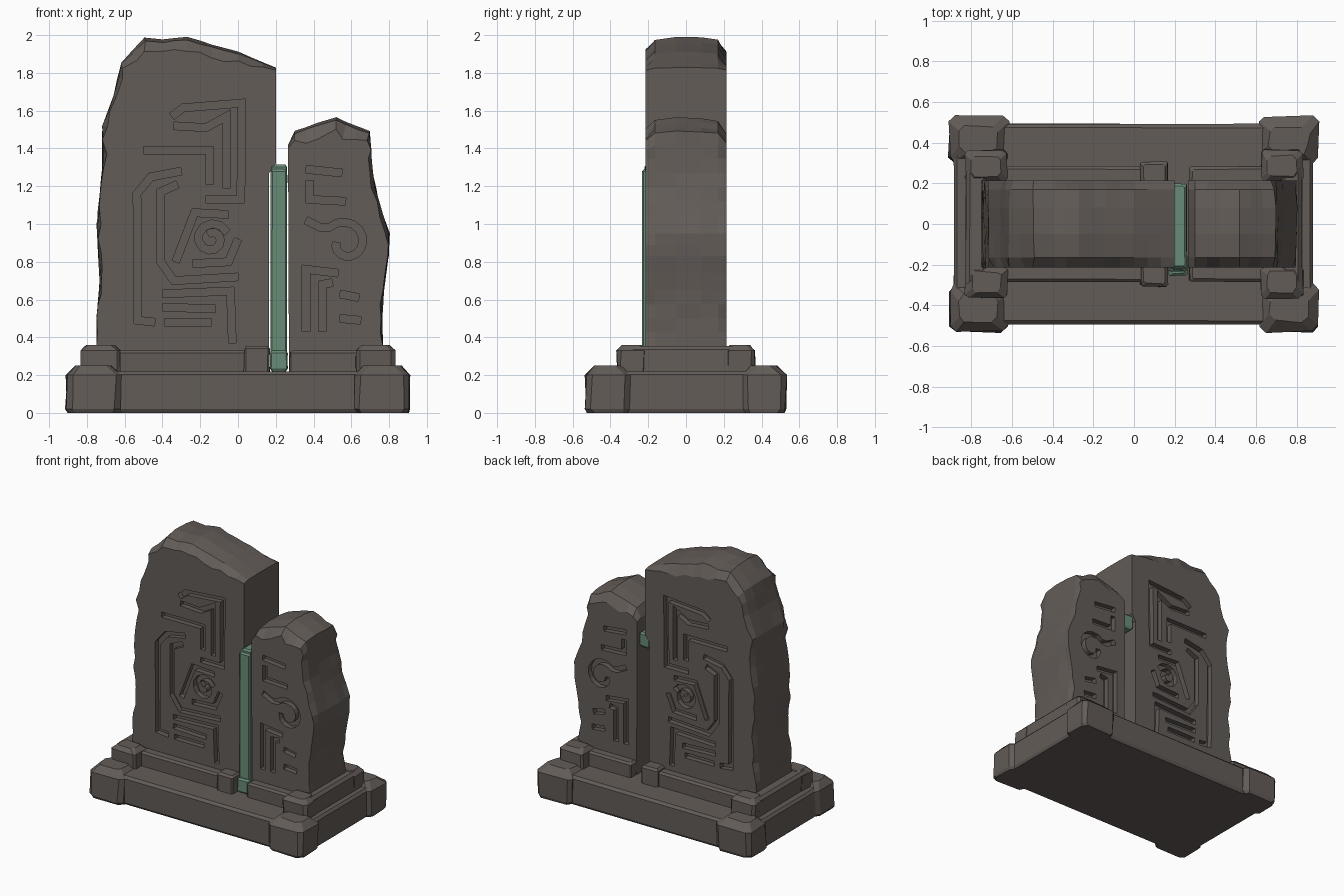
import bpy, bmesh, math, random
from mathutils import Vector

random.seed(7)
if "Cube" in bpy.data.objects:
    bpy.data.objects.remove(bpy.data.objects["Cube"])


def material(name, rgb):
    m = bpy.data.materials.new(name)
    m.use_nodes = True
    m.diffuse_color = (*rgb, 1)
    m.node_tree.nodes["Principled BSDF"].inputs["Base Color"].default_value = (*rgb, 1)
    return m


STONE = material("weathered stone", (0.125, 0.107, 0.097))
JADE = material("pale jade", (0.14, 0.26, 0.185))


def finish(bm, name, mat):
    bmesh.ops.recalc_face_normals(bm, faces=bm.faces)
    me = bpy.data.meshes.new(name)
    bm.to_mesh(me)
    bm.free()
    me.materials.append(mat)
    ob = bpy.data.objects.new(name, me)
    bpy.context.collection.objects.link(ob)
    return ob


def loft(bm, rings):
    """Skin closed rings of equal length and cap both ends."""
    vs = [[bm.verts.new(p) for p in r] for r in rings]
    n = len(vs[0])
    for a, b in zip(vs, vs[1:]):
        for i in range(n):
            k = (i + 1) % n
            bm.faces.new((a[i], a[k], b[k], b[i]))
    bm.faces.new(vs[0])
    bm.faces.new(vs[-1])


def block(name, x, y, z, chamfer=0.02, wear=0.005, mat=STONE):
    """Hewn block with chamfered, slightly worn corners."""
    c = chamfer
    levels = [(z[0], 0.012), (z[0] + 0.02, 0), (z[1] - c, 0), (z[1], c)]
    cx, cy = sum(x) / 2, sum(y) / 2
    hx, hy = (x[1] - x[0]) / 2, (y[1] - y[0]) / 2
    rings = []
    for h, inset in levels:
        a, b = hx - inset, hy - inset
        k = c * 0.6
        ring = [(a, -b + k), (a, b - k), (a - k, b), (k - a, b),
                (-a, b - k), (-a, k - b), (k - a, -b), (a - k, -b)]
        rings.append([(cx + u - math.copysign(random.uniform(0, wear), u),
                       cy + v - math.copysign(random.uniform(0, wear), v), h) for u, v in ring])
    bm = bmesh.new()
    loft(bm, rings)
    return finish(bm, name, mat)


def refine(points, step=0.075):
    out = []
    for a, b in zip(points, points[1:]):
        a, b = Vector(a), Vector(b)
        n = max(1, round((b - a).length / step))
        out += [a.lerp(b, i / n) for i in range(n)]
    return out + [Vector(points[-1])]


def slab(name, outline, cx, side, cap):
    """Standing stone: broken outline lofted through the thickness with chipped rims."""
    pts = refine(outline)
    rings = []
    depth = [(-0.215, 0.09, 0.022), (-0.165, 0.025, 0.008), (-0.05, 0.01, 0.004),
             (0.08, 0.015, 0.004), (0.17, 0.03, 0.008), (0.215, 0.10, 0.022)]
    for y, drop, chip in depth:
        ring = []
        for p in pts:
            x, z = p
            if (x - cx) * side > 0.1 and z > 0.4:
                x -= side * random.uniform(0, chip * 1.4)
            if z > cap:
                z -= drop * min(1, (z - cap) / 0.15) * random.uniform(0.75, 1.15)
            ring.append((x, y, z))
        rings.append(ring)
    bm = bmesh.new()
    loft(bm, rings)
    return finish(bm, name, STONE)


def stroke(bm, path, width, y0, y1):
    """Closed mitred strip following a path, used as a chisel."""
    p = [Vector(q) for q in path]
    rings = []
    for i, q in enumerate(p):
        d0 = (q - p[i - 1]).normalized() if i else (p[1] - q).normalized()
        d1 = (p[i + 1] - q).normalized() if i < len(p) - 1 else d0
        n0, n1 = Vector((-d0.y, d0.x)), Vector((-d1.y, d1.x))
        m = (n0 + n1).normalized()
        m *= width / 2 / max(0.5, m.dot(n0))
        l, r = q + m, q - m
        rings.append([(l.x, y0, l.y), (r.x, y0, r.y), (r.x, y1, r.y), (l.x, y1, l.y)])
    loft(bm, rings)


def engrave(ob, paths, width=0.04, depth=0.04):
    """Carve the same strokes in the front and back faces."""
    for s in (-1, 1):
        bm = bmesh.new()
        for path in paths:
            stroke(bm, path, width, s * 0.3, s * (0.215 - depth))
        cutter = finish(bm, "chisel", STONE)
        cutter.hide_render = True
        mod = ob.modifiers.new("carving", "BOOLEAN")
        mod.operation, mod.solver, mod.object = "DIFFERENCE", "EXACT", cutter
        mod.use_self = True
        bpy.context.view_layer.update()
        dg = bpy.context.evaluated_depsgraph_get()
        me = bpy.data.meshes.new_from_object(ob.evaluated_get(dg))
        ob.modifiers.clear()
        ob.data = me
        bpy.data.objects.remove(cutter)


def spiral(cx, cz, r0, r1, a0, a1, n=14):
    return [(cx + (r0 + (r1 - r0) * i / n) * math.cos(a0 + (a1 - a0) * i / n),
             cz + (r0 + (r1 - r0) * i / n) * math.sin(a0 + (a1 - a0) * i / n)) for i in range(n + 1)]


# Tall broken slab
tall = slab("tall_slab",
            [(0.165, 0.2), (0.165, 1.27), (0.2, 1.32), (0.2, 1.83), (0, 1.92), (-0.14, 1.96), (-0.27, 2.0),
             (-0.4, 1.985), (-0.5, 1.995), (-0.62, 1.86), (-0.66, 1.68), (-0.72, 1.52), (-0.72, 1.3),
             (-0.75, 1.0), (-0.735, 0.7), (-0.75, 0.5), (-0.75, 0.2)], -0.28, -1, 1.8)
engrave(tall, [
    [(-0.35, 1.57), (-0.29, 1.615), (0.02, 1.64), (0.015, 1.13), (-0.17, 1.13)],
    [(-0.34, 1.52), (-0.17, 1.51), (-0.06, 1.57), (-0.06, 1.19)],
    [(-0.5, 1.39), (-0.15, 1.39), (-0.15, 1.21)],
    [(-0.3, 1.28), (-0.46, 1.25), (-0.535, 1.16), (-0.53, 0.49), (-0.44, 0.48)],
    [(-0.32, 1.21), (-0.41, 1.17), (-0.41, 0.8), (-0.34, 0.7), (0, 0.72)],
    [(-0.4, 0.63), (-0.04, 0.645), (-0.03, 0.37)],
    [(-0.4, 0.56), (-0.12, 0.55)],
    [(-0.39, 0.48), (-0.14, 0.48)],
    [(-0.33, 0.8), (-0.23, 1.06), (-0.05, 1.05)],
    [(-0.24, 0.79), (-0.05, 0.8), (0, 0.92)],
    spiral(-0.14, 0.92, 0.09, 0.03, 0.4, 8.5),
])

# Short broken slab
short = slab("short_slab",
             [(0.27, 0.2), (0.265, 1.42), (0.3, 1.5), (0.42, 1.545), (0.52, 1.575), (0.7, 1.5),
              (0.715, 1.27), (0.75, 1.12), (0.805, 0.95), (0.8, 0.83), (0.775, 0.65),
              (0.765, 0.5), (0.77, 0.2)], 0.45, 1, 1.38)
engrave(short, [
    [(0.36, 1.29), (0.55, 1.27)],
    [(0.38, 1.23), (0.38, 1.13), (0.57, 1.12)],
    [(0.36, 1.02), (0.44, 0.98)] + spiral(0.57, 0.9, 0.12, 0.05, 2.4, -3.2),
    [(0.36, 0.43), (0.36, 0.76), (0.53, 0.74)],
    [(0.445, 0.43), (0.445, 0.68), (0.5, 0.69)],
    [(0.54, 0.63), (0.64, 0.61)],
    [(0.54, 0.5), (0.65, 0.49)],
])

# Jade band wedged in the crack
block("jade_bar", (0.172, 0.26), (-0.235, -0.13), (0.215, 1.29), 0.012, 0.003, JADE)
block("jade_foot", (0.168, 0.264), (-0.255, -0.15), (0.215, 0.33), 0.012, 0.003, JADE)
block("jade_cap", (0.172, 0.262), (-0.22, 0.2), (1.2, 1.315), 0.012, 0.003, JADE)

# Plinth
block("plinth", (-0.89, 0.885), (-0.495, 0.495), (0, 0.22), 0.018)

# Kerbs, brackets and corner stones, front and back
for face, s in (("front", -1), ("back", 1)):
    def span(a, b):
        return (min(s * a, s * b), max(s * a, s * b))
    block(face + "_long_kerb", (-0.68, 0.165), span(0.15, 0.287), (0.2, 0.33), 0.014)
    block(face + "_short_kerb", (0.27, 0.68), span(0.15, 0.287), (0.2, 0.33), 0.014)
    block(face + "_bracket", (0.03, 0.17), span(0.19, 0.31), (0.2, 0.355), 0.015)
    for side, t in (("right", -1), ("left", 1)):
        def across(a, b):
            return (min(t * a, t * b), max(t * a, t * b))
        block(f"{face}_{side}_corner_stone", across(0.61, 0.918), span(0.29, 0.538), (0, 0.25), 0.05, 0.016)
        block(f"{face}_{side}_upper_corner", across(0.62, 0.835), span(0.2, 0.37), (0.2, 0.36), 0.03, 0.01)

# End kerbs
for side, t in (("right", -1), ("left", 1)):
    x = sorted((t * 0.72, t * 0.83))
    block(side + "_end_kerb", x, (-0.31, 0.31), (0.2, 0.355), 0.02)
